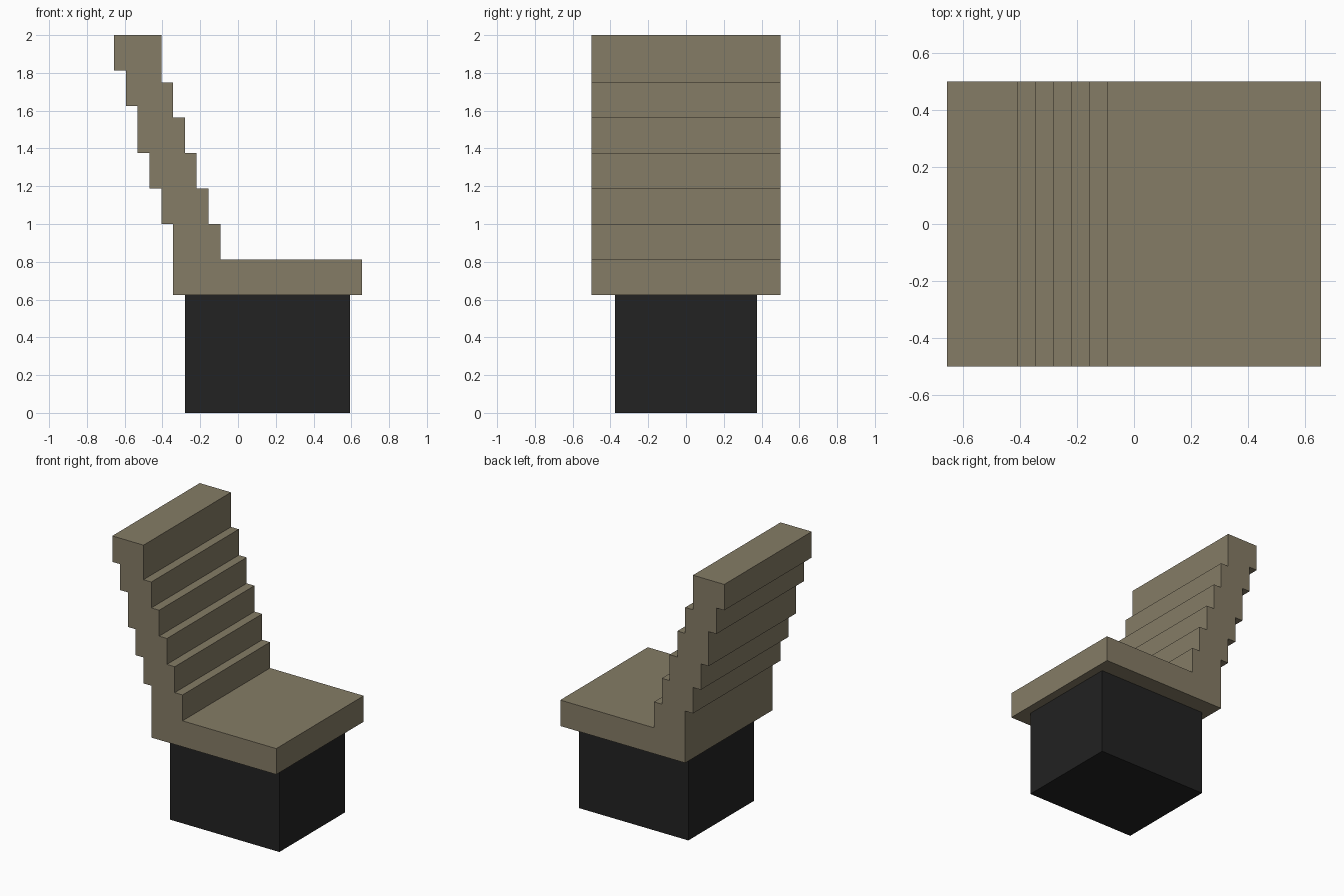
import bpy
import bmesh

if "Cube" in bpy.data.objects:
    bpy.data.objects.remove(bpy.data.objects["Cube"])

U = 1 / 16       # building grid step
X0 = -0.65625    # rear-most edge of the backrest


def material(name, rgb):
    m = bpy.data.materials.new(name)
    m.diffuse_color = (*rgb, 1)
    m.use_nodes = True
    m.node_tree.nodes["Principled BSDF"].inputs["Base Color"].default_value = m.diffuse_color
    return m


def extrude_profile(name, points, half_depth, mat):
    """Extrude an x-z outline (in grid steps) symmetrically along y."""
    bm = bmesh.new()
    face = bm.faces.new([bm.verts.new((X0 + x * U, -half_depth, z * U)) for x, z in points])
    new = bmesh.ops.extrude_face_region(bm, geom=[face])["geom"]
    verts = [v for v in new if isinstance(v, bmesh.types.BMVert)]
    bmesh.ops.translate(bm, verts=verts, vec=(0, 2 * half_depth, 0))
    bmesh.ops.recalc_face_normals(bm, faces=bm.faces)
    mesh = bpy.data.meshes.new(name)
    bm.to_mesh(mesh)
    bm.free()
    mesh.materials.append(mat)
    obj = bpy.data.objects.new(name, mesh)
    bpy.context.collection.objects.link(obj)
    return obj


tan = material("tan upholstery", (0.235, 0.202, 0.133))
black = material("black base", (0.016, 0.016, 0.016))

# Pedestal under the seat
extrude_profile("pedestal", [(6, 0), (20, 0), (20, 10), (6, 10)], 0.375, black)

# Seat and stepped, reclining backrest as one outline
outline = [(5, 10), (21, 10), (21, 13)]
front_levels = [13, 16, 19, 22, 25, 28, 32]
for i in range(6):                       # front steps, going up
    x = 9 - i
    outline += [(x, front_levels[i]), (x, front_levels[i + 1])]
rear_levels = [32, 29, 26, 22, 19, 16]
for i in range(5):                       # rear steps, going down
    outline += [(i, rear_levels[i]), (i, rear_levels[i + 1])]
outline.append((5, 16))
extrude_profile("seat_and_backrest", outline, 0.5, tan)
